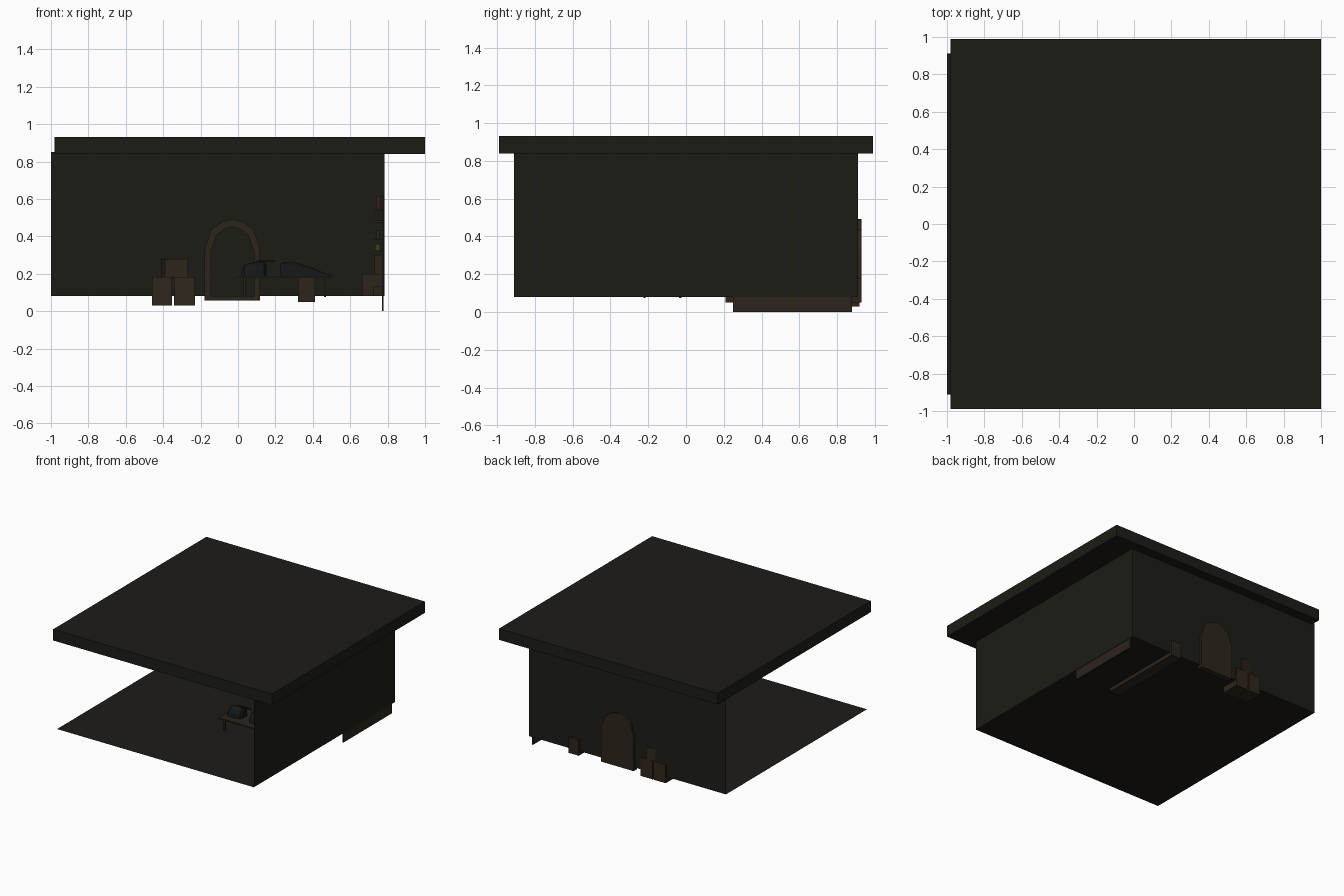
import bpy, bmesh, math
from mathutils import Matrix

if "Cube" in bpy.data.objects:
    bpy.data.objects.remove(bpy.data.objects["Cube"])

def mat(name, c):
    m = bpy.data.materials.new(name)
    m.diffuse_color = (*c, 1)
    m.use_nodes = True
    m.node_tree.nodes["Principled BSDF"].inputs["Base Color"].default_value = m.diffuse_color
    return m

STONE = mat("dark_stone", (0.012, 0.0115, 0.008))
WOOD = mat("brown_wood", (0.026, 0.018, 0.012))
CRATE = mat("crate_wood", (0.028, 0.019, 0.010))
IRON = mat("dark_iron", (0.007, 0.009, 0.009))
RED = mat("dull_red", (0.035, 0.012, 0.010))
OLIVE = mat("olive", (0.045, 0.05, 0.012))

def make(name, verts, faces, m):
    me = bpy.data.meshes.new(name)
    me.from_pydata(verts, [], faces)
    me.materials.append(m)
    ob = bpy.data.objects.new(name, me)
    bpy.context.collection.objects.link(ob)
    return ob

def fix_normals(ob):
    bm = bmesh.new()
    bm.from_mesh(ob.data)
    bmesh.ops.recalc_face_normals(bm, faces=bm.faces)
    bm.to_mesh(ob.data)
    bm.free()

def box(name, x, y, z, m, rot=0):
    bm = bmesh.new()
    bmesh.ops.create_cube(bm, size=1)
    c = [(a + b) / 2 for a, b in (x, y, z)]
    s = [b - a for a, b in (x, y, z)]
    bm.transform(Matrix.Translation(c) @ Matrix.Rotation(math.radians(rot), 4, 'Z') @ Matrix.Diagonal((*s, 1)))
    ob = make(name, [], [], m)
    bm.to_mesh(ob.data)
    bm.free()
    return ob

def loft(name, sections, yc, m, n=8):
    """Flat-bottomed rounded body along x; sections are (x, half width, z low, z high)."""
    verts, faces = [], []
    for x, w, z0, z1 in sections:
        for i in range(n):
            a = math.pi * i / (n - 1)
            verts.append((x, yc + w * math.cos(a), z0 + (z1 - z0) * math.sin(a)))
    for k in range(len(sections) - 1):
        for i in range(n):
            j = (i + 1) % n
            faces.append((k * n + i, k * n + j, (k + 1) * n + j, (k + 1) * n + i))
    faces += [tuple(range(n)), tuple(range(len(verts) - n, len(verts)))]
    ob = make(name, verts, faces, m)
    fix_normals(ob)
    return ob

# room shell: floor, back wall and right wall as thin sheets, front and left open
X0, X1, Y, Z0, Z1 = -1.0, 0.782, 0.912, 0.08, 0.852
make("room_shell",
     [(X0, -Y, Z0), (X1, -Y, Z0), (X1, Y, Z0), (X0, Y, Z0), (X1, -Y, Z1), (X1, Y, Z1), (X0, Y, Z1)],
     [(0, 1, 2, 3), (2, 1, 4, 5), (3, 2, 5, 6)], STONE)
box("roof", (-0.98, 1.0), (-0.99, 0.99), (0.84, 0.932), STONE)

# arched doorway: frame ring, with the door leaf just behind the wall
outer = [(-.178, .058), (-.178, .33), (-.145, .435), (-.09, .475), (-.03, .492),
         (.03, .475), (.085, .435), (.118, .33), (.118, .058)]
inner = [(-.145, .08), (-.145, .32), (-.115, .405), (-.075, .437), (-.03, .452),
         (.015, .437), (.055, .405), (.085, .32), (.085, .08)]
n = len(outer)
verts = [(x, y, z) for y in (0.885, 0.93) for ring in (outer, inner) for x, z in ring]
faces = []
for i in range(n):
    j = (i + 1) % n
    o0, o1, i0, i1 = i, j, n + i, n + j
    faces += [(o0, o1, i1, i0), (o0 + 2 * n, i0 + 2 * n, i1 + 2 * n, o1 + 2 * n),
              (o0, o0 + 2 * n, o1 + 2 * n, o1), (i0, i1, i1 + 2 * n, i0 + 2 * n)]
fix_normals(make("door_frame", verts, faces, WOOD))
make("door_leaf", [(x, 0.932, z) for x, z in outer], [tuple(range(n))], WOOD)

# crates stacked by the back wall
box("crate_left", (-0.46, -0.352), (0.77, 0.92), (0.03, 0.182), CRATE)
box("crate_right", (-0.343, -0.23), (0.77, 0.92), (0.03, 0.182), CRATE)
box("crate_top", (-0.40, -0.275), (0.79, 0.915), (0.182, 0.28), CRATE, 8)

# long bench running to the back wall
box("bench", (0.32, 0.412), (0.21, 0.93), (0.05, 0.178), WOOD)

# table with four thin legs
box("table_top", (0.0, 0.5), (-0.25, 0.0), (0.177, 0.187), WOOD)
for x in (0.035, 0.465):
    for y in (-0.22, -0.03):
        box("table_leg", (x - .006, x + .006), (y - .006, y + .006), (0.075, 0.18), WOOD)

# dark objects on the table
loft("rounded_bundle", [(.02, .035, .187, .22), (.035, .055, .187, .25),
                        (.09, .06, .187, .265), (.14, .05, .187, .262), (.153, .03, .187, .25)], -0.13, IRON)
box("bundle_handle", (0.1, 0.2), (-0.14, -0.12), (0.262, 0.27), IRON)
loft("tapered_bundle", [(.228, .05, .187, .255), (.245, .06, .187, .266), (.31, .06, .187, .26),
                        (.39, .045, .187, .235), (.46, .025, .187, .205), (.5, .01, .187, .193)], -0.13, IRON)

# shelving on the right wall
box("shelf_back", (0.769, 0.778), (0.25, 0.88), (0.0, 0.62), WOOD)
for z in (0.32, 0.385, 0.48, 0.54):
    box("shelf_board", (0.735, 0.772), (0.27, 0.86), (z - .005, z + .005), WOOD)
box("low_chest", (0.664, 0.778), (0.45, 0.72), (0.08, 0.2), WOOD)
box("small_box", (0.722, 0.778), (0.3, 0.4), (0.08, 0.132), WOOD)
box("chest_topper", (0.73, 0.772), (0.5, 0.66), (0.2, 0.3), WOOD)

# small goods on the shelves
for k in range(3):
    y = 0.36 + 0.16 * k
    box("jar", (0.733, 0.76), (y, y + .05), (0.325, 0.36), OLIVE)
    box("tin", (0.738, 0.76), (y + .03, y + .07), (0.39, 0.43), WOOD)
    box("book", (0.738, 0.765), (y, y + .04), (0.545, 0.615), RED)
